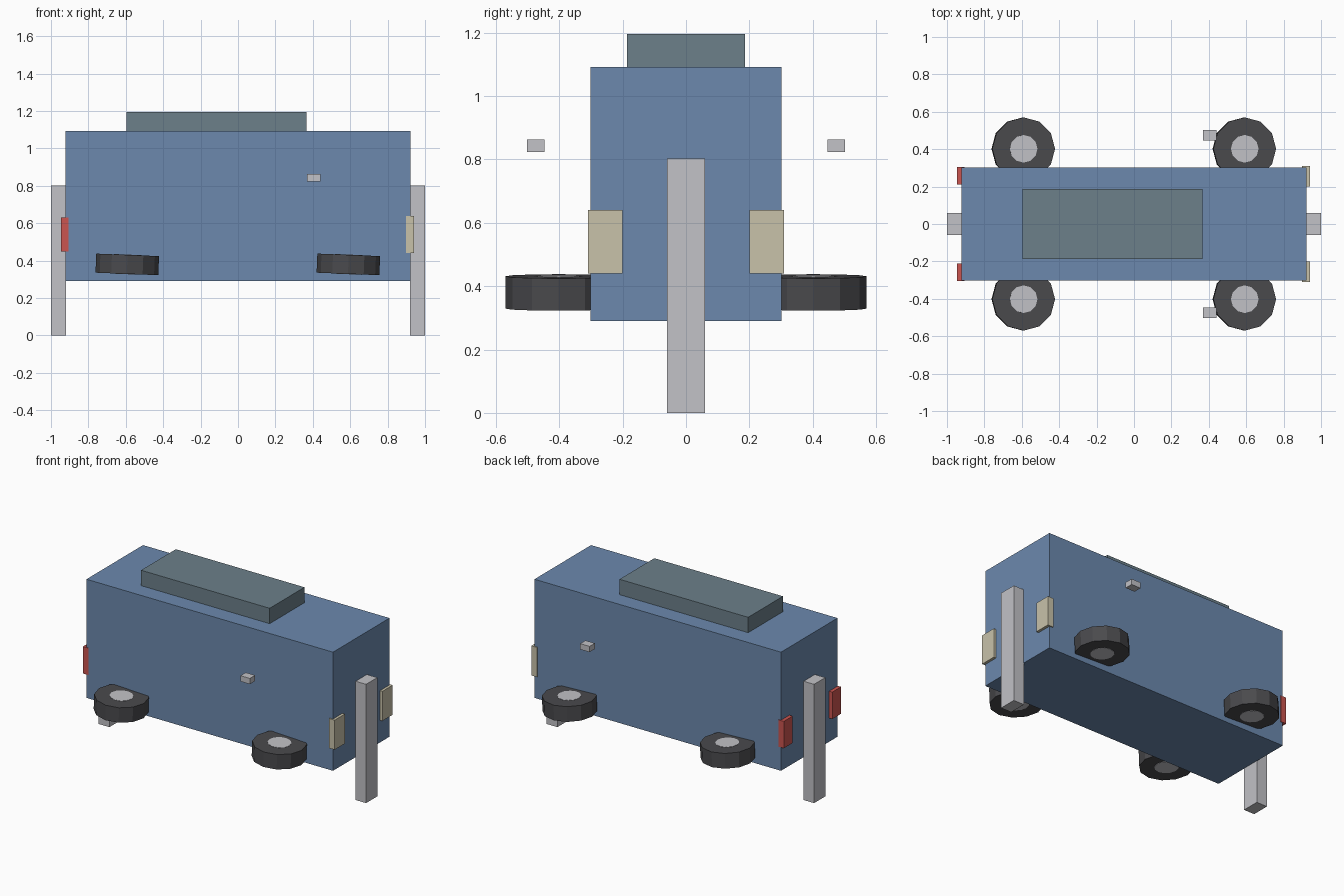
import bpy
from mathutils import Matrix

cube = bpy.data.objects.get("Cube")
if cube:
    bpy.data.objects.remove(cube, do_unlink=True)


def material(name, rgb):
    mat = bpy.data.materials.new(name)
    mat.use_nodes = True
    color = (*rgb, 1)
    mat.diffuse_color = color
    mat.node_tree.nodes["Principled BSDF"].inputs["Base Color"].default_value = color
    return mat


blue = material("body blue", (0.15, 0.25, 0.42))
slate = material("roof slate", (0.15, 0.215, 0.255))
rubber = material("tire rubber", (0.068, 0.068, 0.074))
metal = material("light metal", (0.54, 0.54, 0.57))
cream = material("headlight cream", (0.58, 0.54, 0.40))
red = material("tail light red", (0.60, 0.09, 0.08))


def finish(name, mat):
    obj = bpy.context.object
    obj.name = name
    obj.data.materials.append(mat)
    return obj


def box(name, x, y, z, mat):
    """Box from (low, high) ranges on each axis."""
    bounds = (x, y, z)
    bpy.ops.mesh.primitive_cube_add(size=1)
    obj = finish(name, mat)
    size = [hi - lo for lo, hi in bounds]
    center = [(hi + lo) / 2 for lo, hi in bounds]
    obj.data.transform(Matrix.Translation(center) @ Matrix.Diagonal((*size, 1)))
    return obj


def disc(name, location, radius, depth, mat):
    """Flat-lying, slightly tilted cylinder."""
    bpy.ops.mesh.primitive_cylinder_add(vertices=12, radius=radius, depth=depth,
                                        location=location, rotation=(0, 0.04, 0))
    return finish(name, mat)


# Body and roof
box("body", (-0.922, 0.922), (-0.302, 0.302), (0.29, 1.092), blue)
box("roof", (-0.595, 0.367), (-0.186, 0.186), (1.09, 1.196), slate)

# Upright bumpers at both ends
box("front_bumper", (0.92, 1.0), (-0.06, 0.06), (0, 0.803), metal)
box("rear_bumper", (-1.0, -0.92), (-0.06, 0.06), (0, 0.803), metal)

# Paired parts on each side
for side, s in (("left", 1), ("right", -1)):
    def span(lo, hi):
        return sorted((s * lo, s * hi))

    box(side + "_headlight", (0.898, 0.94), span(0.2, 0.31), (0.44, 0.64), cream)
    box(side + "_tail_light", (-0.946, -0.905), span(0.212, 0.306), (0.45, 0.632), red)
    box(side + "_mirror", (0.37, 0.44), span(0.446, 0.502), (0.823, 0.862), metal)

    for end, x in (("front", 0.59), ("rear", -0.592)):
        place = (x, s * 0.402, 0.38)
        disc(f"{end}_{side}_tire", place, 0.168, 0.102, rubber)
        disc(f"{end}_{side}_hub", place, 0.074, 0.105, metal)
